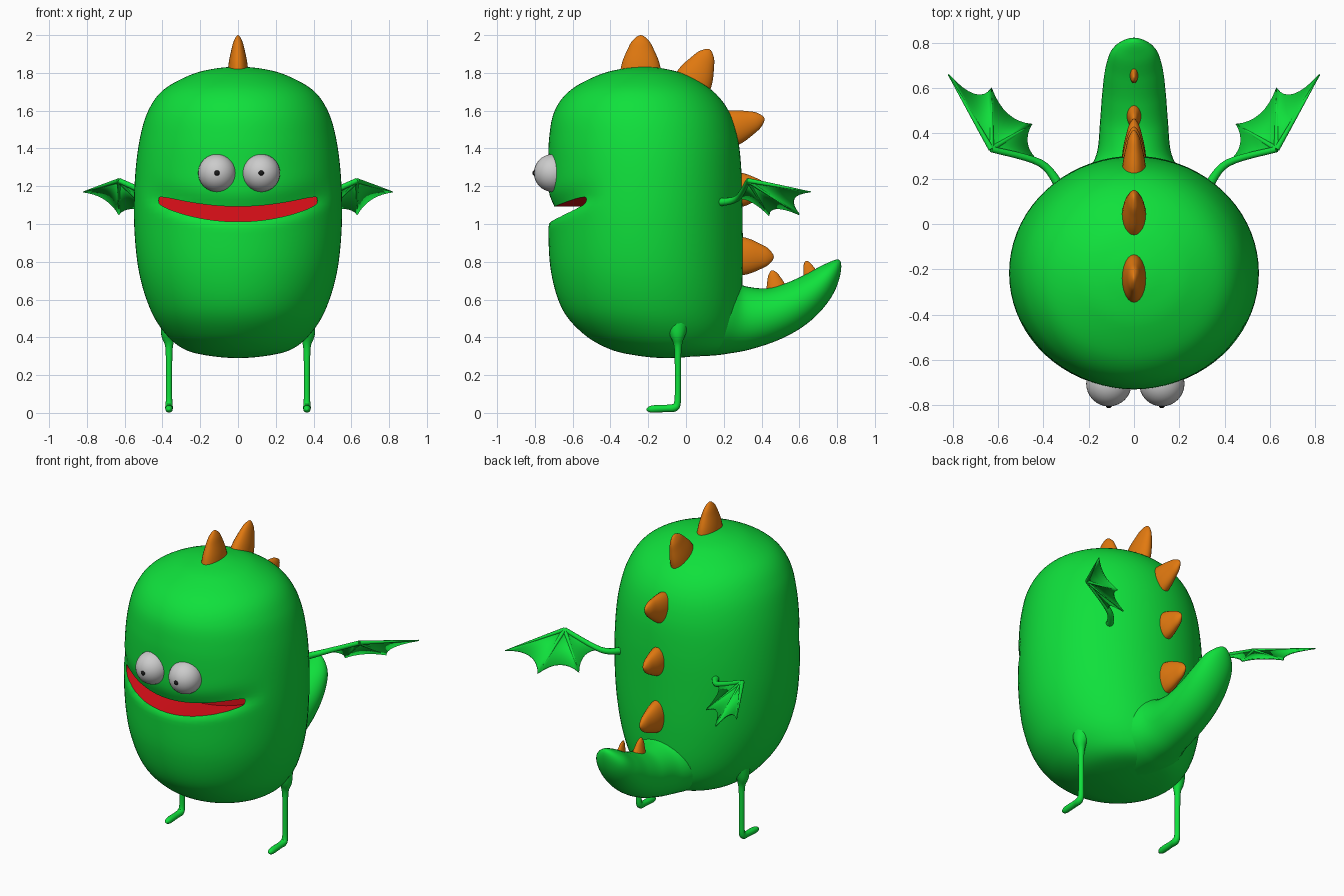
import bpy, bmesh, math
from mathutils import Vector

if "Cube" in bpy.data.objects:
    bpy.data.objects.remove(bpy.data.objects["Cube"])


def material(name, rgb):
    m = bpy.data.materials.new(name)
    m.diffuse_color = (*rgb, 1)
    m.use_nodes = True
    m.node_tree.nodes["Principled BSDF"].inputs["Base Color"].default_value = m.diffuse_color
    return m


GREEN = material("green", (0.005, 0.75, 0.045))
ORANGE = material("orange", (0.75, 0.19, 0.005))
RED = material("red", (0.75, 0.005, 0.01))
BLACK = material("black", (0.01, 0.01, 0.01))


def finish(bm, name, *mats):
    bmesh.ops.recalc_face_normals(bm, faces=bm.faces)
    me = bpy.data.meshes.new(name)
    bm.to_mesh(me)
    bm.free()
    for m in mats:
        me.materials.append(m)
    ob = bpy.data.objects.new(name, me)
    bpy.context.collection.objects.link(ob)
    smooth(ob)
    return ob


def smooth(ob, angle=45):
    bpy.ops.object.select_all(action='DESELECT')
    ob.select_set(True)
    bpy.context.view_layer.objects.active = ob
    bpy.ops.object.shade_smooth_by_angle(angle=math.radians(angle))


def spline(keys, steps):
    """Smooth interpolation; a zero-radius end becomes a round pole."""
    def ghost(end, near):
        return (*near[:3], -near[3], -near[4]) if end[3] == 0 else end
    k = [ghost(keys[0], keys[1])] + keys + [ghost(keys[-1], keys[-2])]
    out = []
    for i in range(1, len(k) - 2):
        for j in range(steps):
            t = j / steps
            out.append([0.5 * (2 * b + (c - a) * t + (2 * a - 5 * b + 4 * c - d) * t * t
                               + (3 * b - a - 3 * c + d) * t ** 3)
                        for a, b, c, d in zip(*k[i - 1:i + 3])])
    return out + [list(keys[-1])]


def loft(name, keys, mat, steps=6, sides=24, ref=(1, 0, 0), axis=None, warp=None):
    """Elliptical tube through keys (x, y, z, radius along ref, other radius)."""
    rows = spline(keys, steps)
    bm = bmesh.new()
    rings = []
    for i, r in enumerate(rows):
        c = Vector(r[:3])
        t = axis or Vector(rows[min(i + 1, len(rows) - 1)][:3]) - Vector(rows[max(i - 1, 0)][:3])
        t = Vector(t).normalized()
        u = Vector(ref)
        u = (u - t * u.dot(t)).normalized()
        v = t.cross(u)
        if r[3] < 1e-5:
            rings.append([bm.verts.new(c)])
            continue
        ring = []
        for j in range(sides):
            a = math.tau * j / sides
            p = c + u * r[3] * math.cos(a) + v * r[4] * math.sin(a)
            ring.append(bm.verts.new(warp(p) if warp else p))
        rings.append(ring)
    for a, b in zip(rings, rings[1:]):
        for j in range(sides):
            n = (j + 1) % sides
            quad = [a[j % len(a)], a[n % len(a)], b[n % len(b)], b[j % len(b)]]
            bm.faces.new(list(dict.fromkeys(quad)))
    for ring in (rings[0], rings[-1]):
        if len(ring) > 1:
            bm.faces.new(ring)
    return finish(bm, name, mat)


# Body: height, half width, front y, back y
profile = [(.29, 0, -.1, -.1), (.305, .17, -.27, .08), (.34, .29, -.41, .2),
           (.42, .385, -.545, .26), (.55, .465, -.655, .29), (.75, .525, -.715, .3),
           (1.0, .55, -.73, .3), (1.25, .545, -.73, .295), (1.45, .52, -.725, .275),
           (1.6, .475, -.695, .225), (1.71, .395, -.61, .135), (1.79, .25, -.46, 0),
           (1.823, .12, -.33, -.12), (1.832, 0, -.22, -.22)]


def smile(x):
    return 1.052 + .07 * (x / .41) ** 2


def lip_dent(p):
    if p.y < -.4 and abs(p.x) < .5:
        d = p.z - smile(p.x)
        p.y += .045 * math.exp(-(d / (.08 if d > 0 else .035)) ** 2) * (1 - (p.x / .5) ** 4)
    return p


body = loft("body", [(0, (f + b) / 2, z, w, (b - f) / 2) for z, w, f, b in profile],
            GREEN, steps=10, sides=72, axis=(0, 0, 1), warp=lip_dent)
body.data.materials.append(RED)

# Mouth: smile-shaped cavity cut into the front
bm = bmesh.new()
edge = []
for k in range(64):
    a = math.tau * k / 64
    x = .42 * math.cos(a)
    h = .04 * math.copysign(abs(math.sin(a)) ** .45, math.sin(a)) if k % 32 else 0
    edge.append(bm.verts.new((x, -1, smile(x) + h)))
face = bm.faces.new(edge)
new = bmesh.ops.extrude_face_region(bm, geom=[face])["geom"]
bmesh.ops.translate(bm, vec=(0, .5, 0), verts=[g for g in new if isinstance(g, bmesh.types.BMVert)])
if face.is_valid and len([f for f in bm.faces if len(f.verts) > 4]) < 2:
    bm.faces.new(edge)
for f in bm.faces:
    f.material_index = 1
cutter = finish(bm, "mouth_cutter", GREEN, RED)
cutter.hide_render = True
cut = body.modifiers.new("mouth", 'BOOLEAN')
cut.operation, cut.object, cut.solver = 'DIFFERENCE', cutter, 'EXACT'
bpy.context.view_layer.objects.active = body
bpy.ops.object.modifier_apply(modifier=cut.name)
bpy.data.objects.remove(cutter)
smooth(body)

# Tail
loft("tail", [(0, .05, .53, .27, .235), (0, .2, .51, .22, .205), (0, .31, .502, .165, .172),
              (0, .45, .522, .15, .142), (0, .58, .578, .14, .122), (0, .69, .66, .125, .095),
              (0, .77, .75, .09, .055), (0, .812, .81, 0, 0)], GREEN, sides=36)

# Back spikes: base y, z, tip y, z, half width, half length
spikes = [(-.24, 1.80, -.24, 2.0, .055, .11), (.03, 1.74, .125, 1.925, .055, .105),
          (.22, 1.50, .415, 1.56, .055, .10), (.27, 1.18, .43, 1.19, .055, .095),
          (.28, .83, .465, .825, .055, .105), (.485, .63, .455, .755, .035, .058),
          (.67, .70, .635, .805, .022, .045)]
for n, (y, z, ty, tz, w, l) in enumerate(spikes):
    keys = [(0, y + (ty - y) * t, z + (tz - z) * t, w * s, l * s)
            for t, s in ((0, 1), (.3, .88), (.6, .65), (.85, .4), (1, 0))]
    loft(f"spike_{n + 1}", keys, ORANGE)

# Wing joints
root, wrist, elbow = Vector((.33, .17, 1.115)), Vector((.415, .27, 1.135)), Vector((.63, .33, 1.23))
tips = [Vector((.82, .66, 1.17)), Vector((.63, .60, 1.05)), Vector((.45, .44, 1.045)), wrist]

for s, side in ((-1, "left"), (1, "right")):
    def m(v):
        return Vector((v[0] * s, v[1], v[2]))

    # Eyes and pupils
    for part, y, r, mat in (("eye", -.705, .1, None), ("pupil", -.798, .015, BLACK)):
        bm = bmesh.new()
        bmesh.ops.create_uvsphere(bm, u_segments=32, v_segments=20, radius=r)
        bmesh.ops.translate(bm, vec=(.117 * s + .006, y, 1.27), verts=bm.verts)
        finish(bm, f"{part}_{side}", *([mat] if mat else []))

    # Leg with foot
    path = [(-.05, .52, .09), (-.045, .42, .045), (-.043, .36, .022), (-.043, .28, .017),
            (-.043, .12, .016), (-.046, .05, .018), (-.062, .028, .021), (-.10, .024, .019),
            (-.15, .022, .020), (-.19, .019, .017), (-.21, .017, 0)]
    loft(f"leg_{side}", [(.365 * s - .04 * s * (z > .5), y, z, r, r) for y, z, r in path],
         GREEN, sides=16)

    # Wing membrane with scalloped edge
    bm = bmesh.new()
    hub = bm.verts.new(m(elbow))
    rim = []
    for a, b in zip(tips, tips[1:]):
        mid = (a + b) / 2 + (elbow - (a + b) / 2) * .38
        rim += [a * (1 - t) ** 2 + mid * 2 * t * (1 - t) + b * t * t for t in (k / 8 for k in range(8))]
    rim = [bm.verts.new(m(p)) for p in rim + [wrist]]
    for a, b in zip(rim, rim[1:]):
        bm.faces.new((hub, a, b))
    wing = finish(bm, f"wing_{side}", GREEN)
    solid = wing.modifiers.new("thickness", 'SOLIDIFY')
    solid.thickness, solid.offset = .008, 0

    # Wing arm and finger bones
    bones = [[root, wrist, elbow]] + [[elbow, (elbow + t) / 2, t] for t in tips[:3]]
    for n, pts in enumerate(bones):
        radii = (.022, .017, .014) if n == 0 else (.013, .008, .002)
        loft(f"wing_bone_{side}_{n + 1}", [(*m(p), r, r) for p, r in zip(pts, radii)],
             GREEN, sides=10, ref=(0, 0, 1))
